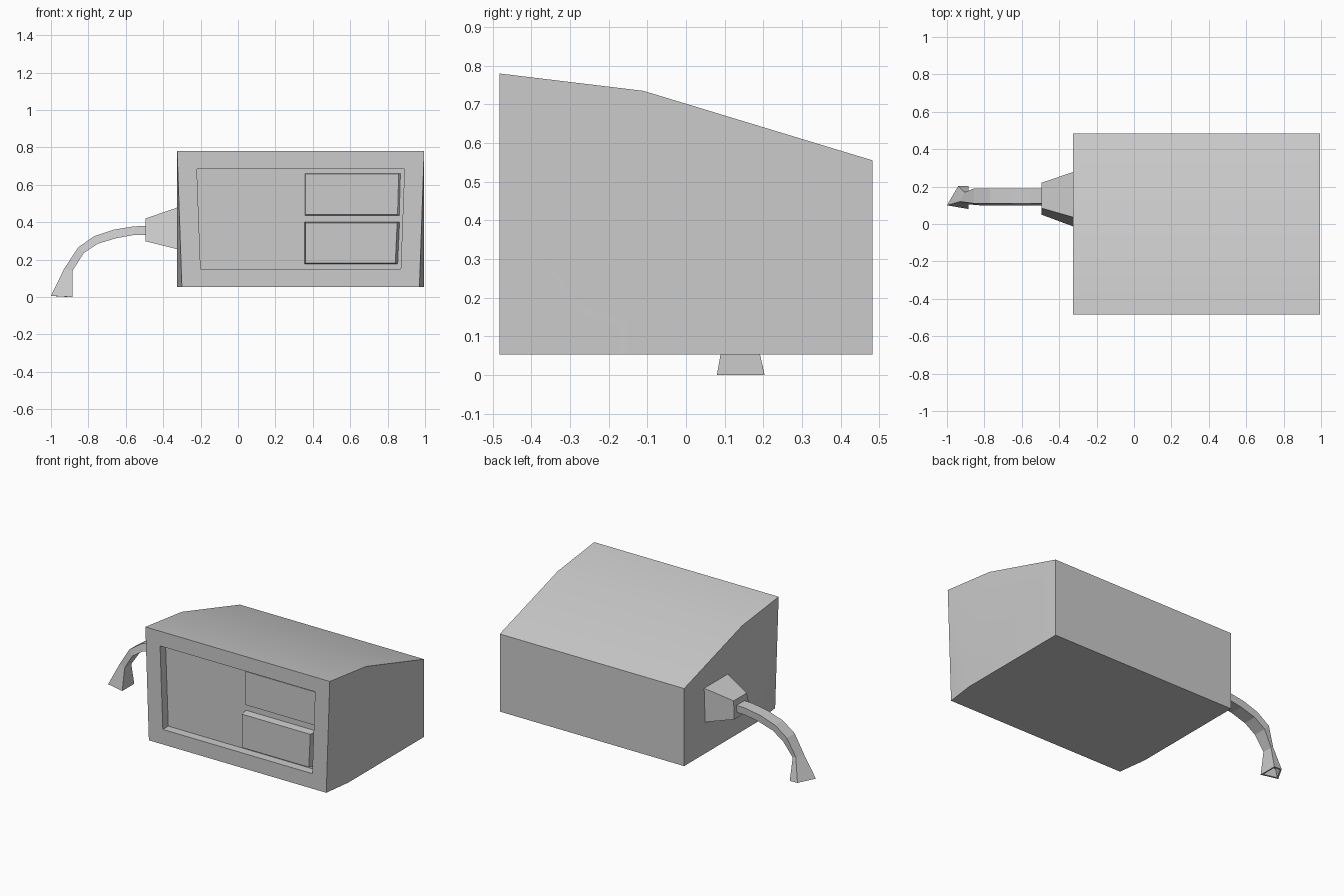
import bpy, bmesh
from mathutils import Vector

if "Cube" in bpy.data.objects:
    bpy.data.objects.remove(bpy.data.objects["Cube"])


def make_object(name, bm, smooth=False):
    bmesh.ops.remove_doubles(bm, verts=bm.verts, dist=1e-5)
    bmesh.ops.recalc_face_normals(bm, faces=bm.faces)
    mesh = bpy.data.meshes.new(name)
    bm.to_mesh(mesh)
    bm.free()
    ob = bpy.data.objects.new(name, mesh)
    bpy.context.collection.objects.link(ob)
    if smooth:
        bpy.context.view_layer.objects.active = ob
        ob.select_set(True)
        bpy.ops.object.shade_smooth_by_angle(angle=0.4)
        ob.select_set(False)
    return ob


def loft(bm, rings, cap_start=True, cap_end=True):
    """Skin a list of equal-length point rings."""
    loops = [[bm.verts.new(p) for p in ring] for ring in rings]
    for a, b in zip(loops, loops[1:]):
        n = len(a)
        for i in range(n):
            j = (i + 1) % n
            bm.faces.new((a[i], a[j], b[j], b[i]))
    if cap_start:
        bm.faces.new(loops[0])
    if cap_end:
        bm.faces.new(loops[-1])
    return loops


def front_quad(top, bottom, y):
    """Trapezoid facing the front; top and bottom are (x left, x right, z)."""
    (a, b, z1), (c, d, z0) = top, bottom
    return [(a, y, z1), (b, y, z1), (d, y, z0), (c, y, z0)]


FRONT, FLOOR = -0.483, -0.427

# Cabinet: slanted roof, lower front corners drawn in, recessed front panel
bm = bmesh.new()
outer = front_quad((-0.325, 0.995, 0.78), (-0.30, 0.97, 0.053), FRONT)
rim = ((-0.22, 0.89, 0.685), (-0.20, 0.87, 0.15))
front = loft(bm, [outer, front_quad(*rim, FRONT), front_quad(*rim, FLOOR)], cap_start=False)[0]
profile = [(-0.11, 0.735), (0.483, 0.555), (0.483, 0.053), (-0.29, 0.053)]
left = [bm.verts.new((-0.325, y, z)) for y, z in profile]
right = [bm.verts.new((0.995, y, z)) for y, z in profile]
for side, top, low in ((left, front[0], front[3]), (right, front[1], front[2])):
    bm.faces.new((top, low, side[3]))
    bm.faces.new([top] + side)
lstrip = [front[0]] + left + [front[3]]
rstrip = [front[1]] + right + [front[2]]
for i in range(5):
    bm.faces.new((lstrip[i], rstrip[i], rstrip[i + 1], lstrip[i + 1]))
make_object("cabinet", bm, smooth=True)

# Front drawers: the upper nearly flush, the lower pulled forward
drawers = [
    ("upper_drawer", (0.355, 0.873, 0.662), (0.355, 0.867, 0.435), -0.437),
    ("lower_drawer", (0.355, 0.865, 0.402), (0.355, 0.855, 0.175), -0.477),
]
for name, (a, b, z1), (c, d, z0), y in drawers:
    bm = bmesh.new()
    loft(bm, [front_quad((a, b, z1), (c, d, z0), FLOOR + 0.005),
              front_quad((a + 0.006, b - 0.014, z1 - 0.005),
                         (c + 0.006, d - 0.014, z0 + 0.006), y)])
    make_object(name, bm)

# Hose collar on the left side
bm = bmesh.new()
loft(bm, [
    [(-0.32, 0.035, 0.48), (-0.32, 0.28, 0.48), (-0.32, 0.27, 0.255), (-0.32, -0.015, 0.255)],
    [(-0.495, 0.085, 0.42), (-0.495, 0.22, 0.42), (-0.495, 0.215, 0.298), (-0.495, 0.05, 0.298)],
])
make_object("hose_collar", bm)

# Bent hose: (top x, top z, bottom x, bottom z) along its path
path = [(-0.49, 0.38, -0.49, 0.333), (-0.555, 0.378, -0.555, 0.332),
        (-0.665, 0.36, -0.65, 0.315), (-0.77, 0.325, -0.75, 0.285),
        (-0.855, 0.265, -0.825, 0.235)]
rings = [[(tx, 0.11, tz), (tx, 0.19, tz), (bx, 0.187, bz), (bx, 0.10, bz)]
         for tx, tz, bx, bz in path]
rings.append([(-0.93, 0.12, 0.15), (-0.905, 0.17, 0.147), (-0.885, 0.173, 0.14), (-0.885, 0.105, 0.14)])
# Flared nozzle mouth with a hollow inside the rim
mouth = [(-1.0, 0.10, 0.006), (-0.94, 0.203, 0.002), (-0.885, 0.203, 0.0), (-0.885, 0.08, 0.0)]
centre = sum((Vector(p) for p in mouth), Vector()) / 4
inner = [Vector(p).lerp(centre, 0.2) for p in mouth]
rings += [mouth, inner, [p.lerp(centre, 0.2) + Vector((0.008, 0, 0.05)) for p in inner]]
bm = bmesh.new()
loft(bm, rings)
make_object("hose_and_nozzle", bm)
